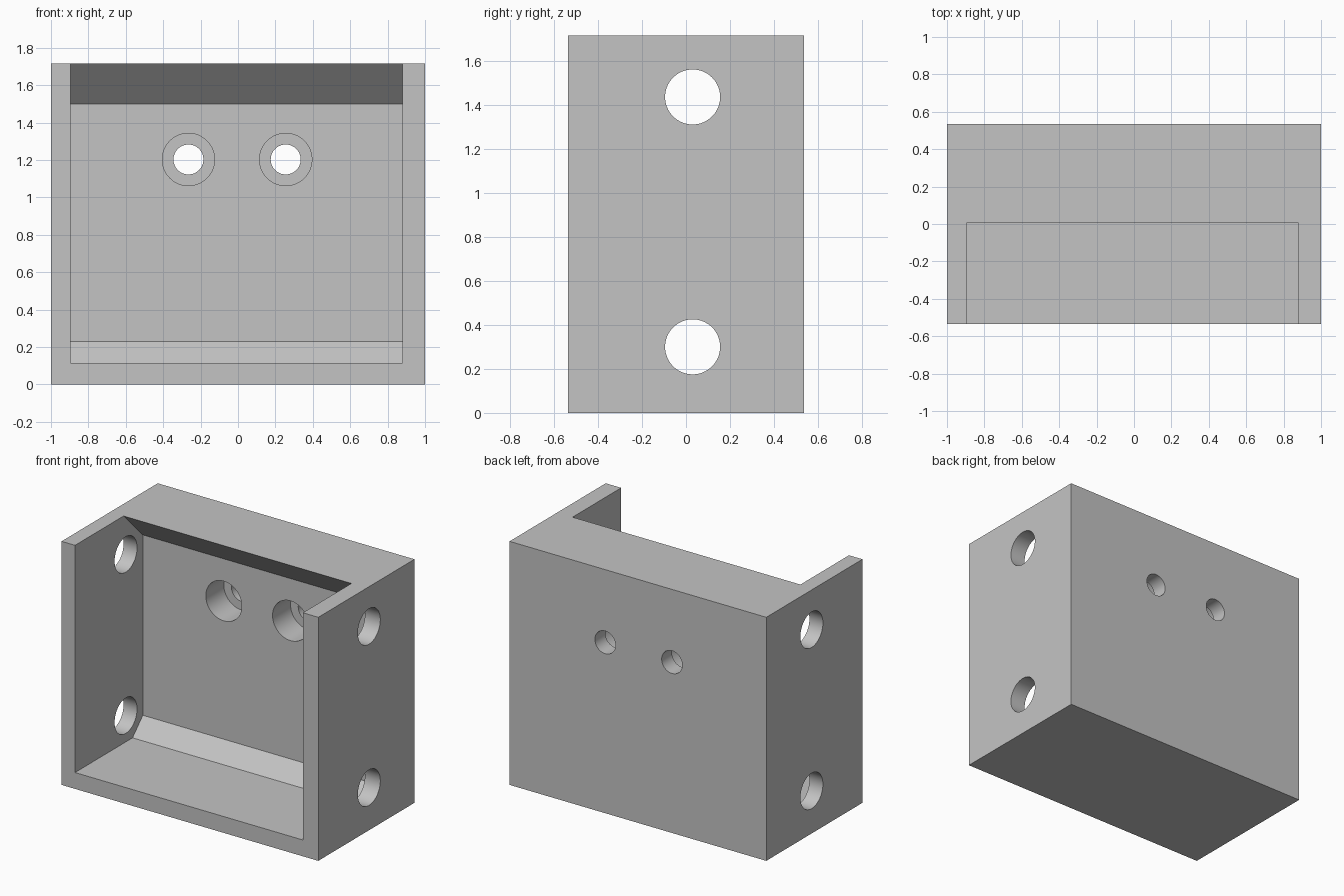
import bpy
import bmesh
from math import pi
from mathutils import Matrix

if "Cube" in bpy.data.objects:
    bpy.data.objects.remove(bpy.data.objects["Cube"], do_unlink=True)

WIDTH, DEPTH, HEIGHT = 2.0, 1.07, 1.715
FRONT = -DEPTH / 2

grey = bpy.data.materials.new("plain_grey")
grey.use_nodes = True
grey.diffuse_color = (0.55, 0.55, 0.55, 1)
grey.node_tree.nodes["Principled BSDF"].inputs["Base Color"].default_value = grey.diffuse_color


def add_object(name, bm):
    bmesh.ops.recalc_face_normals(bm, faces=bm.faces)
    mesh = bpy.data.meshes.new(name)
    bm.to_mesh(mesh)
    bm.free()
    mesh.materials.append(grey)
    obj = bpy.data.objects.new(name, mesh)
    bpy.context.collection.objects.link(obj)
    return obj


def prism(name, profile, x0, x1):
    """Extrude a (y, z) profile along x."""
    bm = bmesh.new()
    face = bm.faces.new([bm.verts.new((x0, y, z)) for y, z in profile])
    side = bmesh.ops.extrude_face_region(bm, geom=[face])
    verts = [v for v in side["geom"] if isinstance(v, bmesh.types.BMVert)]
    bmesh.ops.translate(bm, verts=verts, vec=(x1 - x0, 0, 0))
    return add_object(name, bm)


def drill(name, centre, radius, length, axis):
    turn = Matrix.Rotation(pi / 2, 4, "Y" if axis == "X" else "X")
    bm = bmesh.new()
    bmesh.ops.create_cone(bm, cap_ends=True, segments=64, radius1=radius,
                          radius2=radius, depth=length,
                          matrix=Matrix.Translation(centre) @ turn)
    return add_object(name, bm)


def cut(target, cutter):
    mod = target.modifiers.new(cutter.name, "BOOLEAN")
    mod.operation = "DIFFERENCE"
    mod.solver = "EXACT"
    mod.object = cutter
    bpy.context.view_layer.objects.active = target
    bpy.ops.object.modifier_apply(modifier=mod.name)
    bpy.data.objects.remove(cutter, do_unlink=True)


# Solid block
bracket = prism("bracket_body", [(FRONT, 0), (-FRONT, 0), (-FRONT, HEIGHT), (FRONT, HEIGHT)],
                -WIDTH / 2, WIDTH / 2)

# Pocket open at front and top, with sloped floor and ceiling corners
pocket = [(FRONT - 0.1, 0.115), (0.105, 0.115), (0.22, 0.23), (0.22, 1.5),
          (0.005, HEIGHT), (0.005, HEIGHT + 0.1), (FRONT - 0.1, HEIGHT + 0.1)]
cut(bracket, prism("pocket_cutter", pocket, -0.895, 0.88))

# Cross holes through both side walls
for z in (0.3, 1.435):
    cut(bracket, drill("side_hole_cutter", (0, 0.03, z), 0.125, 2.4, "X"))

# Counterbored screw holes through the back wall
for x in (-0.265, 0.255):
    cut(bracket, drill("counterbore_cutter", (x, 0.27, 1.203), 0.14, 0.3, "Y"))
    cut(bracket, drill("screw_hole_cutter", (x, 0.4, 1.203), 0.08, 0.6, "Y"))

# Smooth hole walls, sharp edges elsewhere
bpy.ops.object.select_all(action="DESELECT")
bracket.select_set(True)
bpy.context.view_layer.objects.active = bracket
bpy.ops.object.shade_smooth_by_angle(angle=pi / 6)
